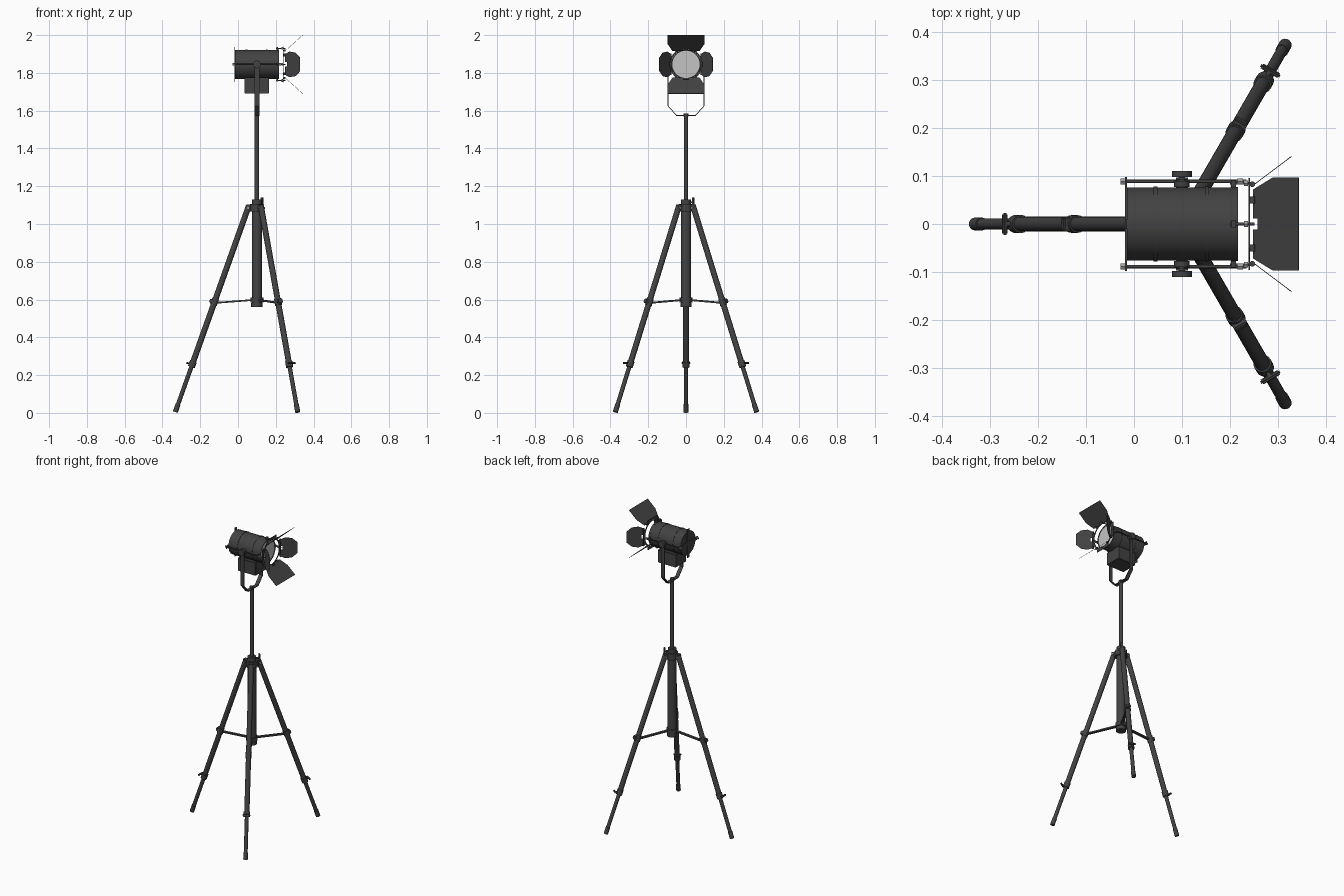
import bpy, bmesh, math
from mathutils import Vector, Matrix

if "Cube" in bpy.data.objects:
    bpy.data.objects.remove(bpy.data.objects["Cube"])

def material(name, c):
    m = bpy.data.materials.new(name)
    m.diffuse_color = (*c, 1)
    m.use_nodes = True
    m.node_tree.nodes["Principled BSDF"].inputs["Base Color"].default_value = m.diffuse_color
    return m

DARK = material("dark grey paint", (0.055, 0.055, 0.055))
LENS = material("lens grey", (0.55, 0.55, 0.55))
STEEL = material("steel", (0.35, 0.35, 0.35))
AX = 0.10            # tripod axis
LZ = 1.845           # lamp axis height

def add(name, bm, mat, smooth=False):
    bmesh.ops.recalc_face_normals(bm, faces=bm.faces)
    me = bpy.data.meshes.new(name)
    bm.to_mesh(me)
    bm.free()
    me.materials.append(mat)
    o = bpy.data.objects.new(name, me)
    bpy.context.collection.objects.link(o)
    if smooth:
        bpy.context.view_layer.objects.active = o
        o.select_set(True)
        bpy.ops.object.shade_smooth_by_angle(angle=math.radians(40))
        o.select_set(False)
    return o

def cyl(name, a, b, r, mat=DARK, n=20, r2=None):
    a, b = Vector(a), Vector(b)
    d = b - a
    bm = bmesh.new()
    M = Matrix.Translation((a + b) / 2) @ d.to_track_quat('Z', 'Y').to_matrix().to_4x4()
    bmesh.ops.create_cone(bm, cap_ends=True, segments=n, radius1=r,
                          radius2=r if r2 is None else r2, depth=d.length, matrix=M)
    return add(name, bm, mat, True)

def box(name, c, s, mat=DARK, rot=Matrix.Identity(4), bevel=0):
    bm = bmesh.new()
    bmesh.ops.create_cube(bm, size=1, matrix=Matrix.Translation(c) @ rot @ Matrix.Diagonal((*s, 1)))
    if bevel:
        bmesh.ops.bevel(bm, geom=bm.edges[:], offset=bevel, segments=2, affect='EDGES')
    return add(name, bm, mat)

def sheet(name, faces, thick, mat=DARK):
    bm = bmesh.new()
    for f in faces:
        bm.faces.new([bm.verts.new(p) for p in f])
    bmesh.ops.remove_doubles(bm, verts=bm.verts, dist=1e-5)
    o = add(name, bm, mat)
    m = o.modifiers.new("thickness", 'SOLIDIFY')
    m.thickness, m.offset = thick, 0
    return o

def ring(name, x0, x1, ri, ro, mat=DARK, n=48):
    bm = bmesh.new()
    prof = [(x0, ri), (x1, ri), (x1, ro), (x0, ro)]
    rows = [[bm.verts.new((x, r * math.cos(t), LZ + r * math.sin(t))) for x, r in prof]
            for t in (2 * math.pi * i / n for i in range(n))]
    for i in range(n):
        a, b = rows[i], rows[(i + 1) % n]
        for k in range(4):
            bm.faces.new((a[k], a[(k + 1) % 4], b[(k + 1) % 4], b[k]))
    return add(name, bm, mat, True)

# Centre column, pole and collars
cyl("centre_tube", (AX, 0, 0.575), (AX, 0, 1.10), 0.027, n=24)
cyl("tube_end_cap", (AX, 0, 0.56), (AX, 0, 0.582), 0.03, n=24)
cyl("lower_collar", (AX, 0, 0.585), (AX, 0, 0.61), 0.034, n=24)
cyl("top_collar", (AX, 0, 1.065), (AX, 0, 1.105), 0.036, n=24)
cyl("pole_clamp", (AX, 0, 1.10), (AX, 0, 1.13), 0.026, n=24)
cyl("pole", (AX, 0, 1.10), (AX, 0, 1.575), 0.0115)
cyl("clamp_screw", (AX + 0.01, 0.01, 1.115), (AX + 0.025, 0.035, 1.115), 0.005, n=10)
box("clamp_knob", (AX + 0.027, 0.038, 1.122), (0.012, 0.008, 0.035),
    rot=Matrix.Rotation(math.radians(-30), 4, 'Z'))

# Three legs, each built along a radial direction
for i, ang in enumerate((180, 60, -60), 1):
    t = math.radians(ang)
    R = Matrix.Rotation(t, 4, 'Z')
    def P(r, z, s=0):
        return Vector((AX, 0, 0)) + R @ Vector((r, s, z))
    def L(z, out=0, s=0):     # point on the leg line at height z
        return P(0.432 - (z - 0.0045) * 0.3565 + out, z, s)
    tilt = R @ Matrix.Rotation(-math.atan(0.3565), 4, 'Y')
    cyl(f"upper_leg_{i}", L(1.095), L(0.25), 0.0155)
    cyl(f"lower_leg_{i}", L(0.26), L(0.01), 0.0115)
    cyl(f"foot_{i}", L(0.045), L(0.0045), 0.0135)
    box(f"leg_hinge_{i}", P(0.035, 1.085), (0.04, 0.024, 0.035), rot=R)
    cyl(f"hinge_pin_{i}", P(0.046, 1.085, -0.021), P(0.046, 1.085, 0.021), 0.006, STEEL, 10)
    # clamps with their thumb screws
    cyl(f"leg_clamp_{i}", L(0.273), L(0.243), 0.019)
    cyl(f"leg_clamp_screw_{i}", L(0.258), L(0.264, 0.03), 0.005, n=10)
    box(f"leg_clamp_wing_{i}", L(0.264, 0.03), (0.01, 0.046, 0.012), rot=tilt, bevel=0.003)
    cyl(f"brace_clamp_{i}", L(0.605), L(0.57), 0.0185)
    box(f"brace_clamp_lug_{i}", L(0.592, 0.018), (0.02, 0.03, 0.022), rot=tilt, bevel=0.003)
    # brace from collar to leg
    a, b = P(0.03, 0.597), L(0.582)
    d = b - a
    box(f"brace_{i}", (a + b) / 2, (d.length, 0.016, 0.009),
        rot=R @ Matrix.Rotation(math.asin(-d.z / d.length), 4, 'Y'))

# Yoke: bent flat strip
path = [(-0.095, 1.862), (-0.095, 1.625), (-0.05, 1.574), (0.05, 1.574), (0.095, 1.625), (0.095, 1.862)]
w = 0.0125
sheet("yoke", [[(AX - w, *p), (AX + w, *p), (AX + w, *q), (AX - w, *q)]
               for p, q in zip(path, path[1:])], 0.004)
cyl("yoke_nut", (AX, 0, 1.568), (AX, 0, 1.586), 0.014, n=6)

# Lamp housing
cyl("lamp_housing", (-0.015, 0, LZ), (0.212, 0, LZ), 0.0765, n=48)
ring("front_rim", 0.205, 0.217, 0.072, 0.0775)
for k, x in enumerate((0.045, 0.152), 1):
    ring(f"housing_band_{k}", x - 0.004, x + 0.004, 0.074, 0.0785)
cyl("lens", (0.208, 0, LZ), (0.2145, 0, LZ), 0.0735, LENS, 48)
box("ballast_box", (AX, 0, 1.733), (0.13, 0.11, 0.085), bevel=0.003)
box("back_bracket_across", (-0.017, 0, LZ), (0.004, 0.196, 0.02))
box("back_bracket_upright", (-0.017, 0, LZ), (0.004, 0.02, 0.186))

# Side rods and tilt knobs
for s, side in ((-1, "front"), (1, "rear")):
    cyl(f"{side}_rod", (-0.028, s * 0.089, LZ), (0.235, s * 0.089, LZ), 0.0035, n=12)
    for x in (-0.022, 0.222):
        cyl(f"{side}_rod_nut", (x - 0.006, s * 0.089, LZ), (x + 0.006, s * 0.089, LZ), 0.007, STEEL, 6)
    cyl(f"{side}_tilt_bolt", (AX, s * 0.07, LZ), (AX, s * 0.104, LZ), 0.007, n=12)
    cyl(f"{side}_tilt_washer", (AX, s * 0.077, LZ), (AX, s * 0.09, LZ), 0.016)
    cyl(f"{side}_tilt_knob", (AX, s * 0.098, LZ), (AX, s * 0.111, LZ), 0.021, n=12)

# Barn door frame and its four hinged flaps
ring("barn_door_frame", 0.239, 0.242, 0.079, 0.087)
wide = [(0, 0.012), (0, 0.072), (0.055, 0.097), (0.1275, 0.097)]
narrow = [(0, 0.012), (0, 0.055), (0.03, 0.068), (0.07, 0.062), (0.1, 0.036)]
for name, ang, half, hr, slope in (("top", 0, wide, 0.071, 41.8), ("left", 90, narrow, 0.081, 37),
                                   ("bottom", 180, wide, 0.071, 41.8), ("right", 270, narrow, 0.081, 37)):
    R = Matrix.Translation((0, 0, LZ)) @ Matrix.Rotation(math.radians(ang), 4, 'X')
    c, s = math.cos(math.radians(slope)), math.sin(math.radians(slope))
    def D(u, v):
        return R @ Vector((0.249 + u * c, v, hr + u * s))
    outline = half + [(u, -v) for u, v in reversed(half)] + [(0.013, -0.012), (0.013, 0.012)]
    sheet(f"{name}_barn_door", [[D(u, v) for u, v in outline]], 0.0015)
    # bolt, tab and hinge pins
    cyl(f"{name}_door_bolt", R @ Vector((0.2, 0, 0.085)), R @ Vector((0.252, 0, 0.085)), 0.003, n=10)
    cyl(f"{name}_door_nut", R @ Vector((0.23, 0, 0.085)), R @ Vector((0.238, 0, 0.085)), 0.007, STEEL, 6)
    box(f"{name}_door_tab", R @ Vector((0.2405, 0, 0.087)), (0.003, 0.10, 0.018), rot=R.to_3x3().to_4x4())
    box(f"{name}_housing_tab", R @ Vector((0.208, 0, 0.082)), (0.01, 0.016, 0.018), rot=R.to_3x3().to_4x4())
    for v in (-0.05, 0.05):
        cyl(f"{name}_hinge_pin", R @ Vector((0.247, v - 0.007, hr + 0.002)),
            R @ Vector((0.247, v + 0.007, hr + 0.002)), 0.006, n=10)
